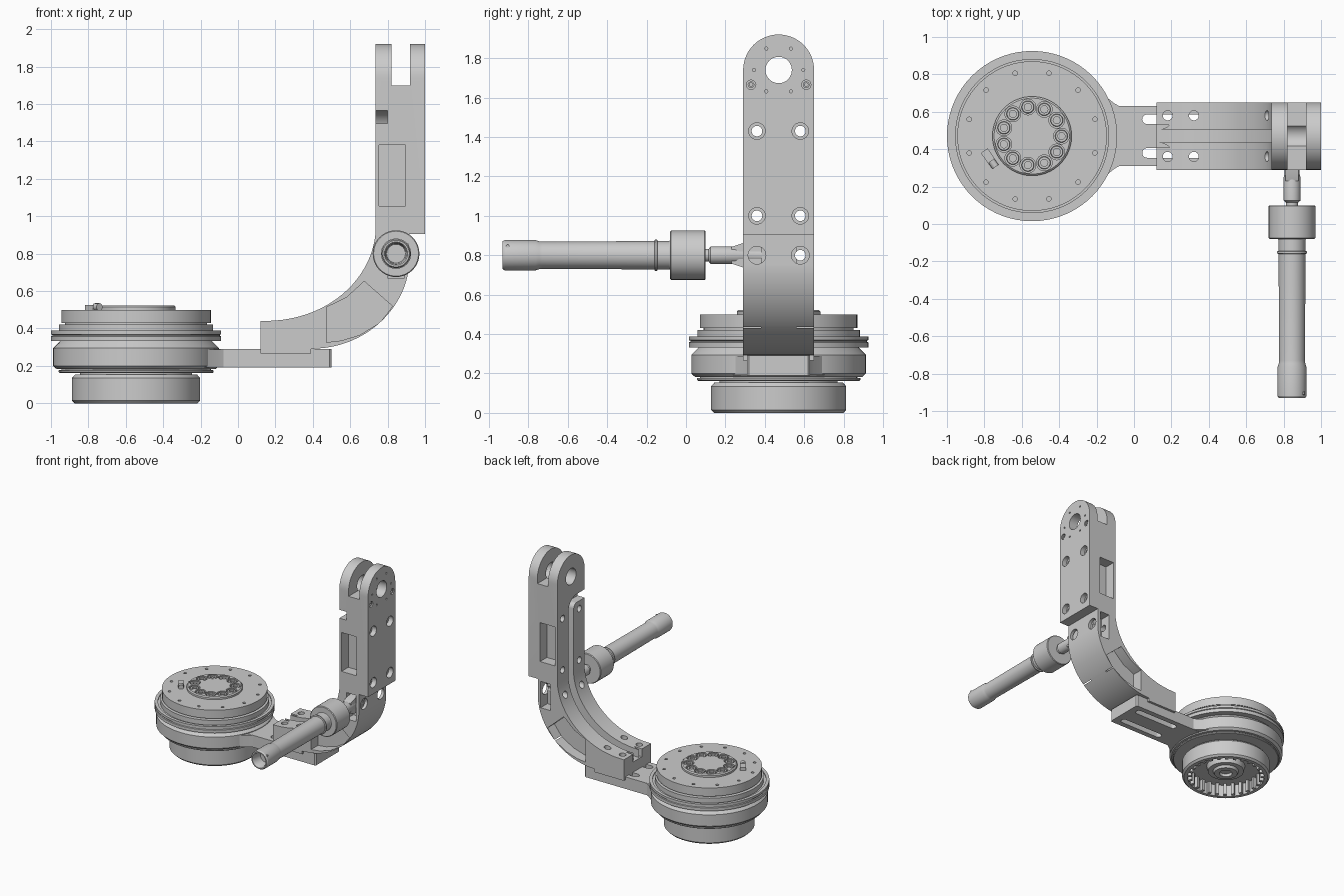
import bpy, bmesh
from math import sin, cos, pi, radians
from mathutils import Vector

if "Cube" in bpy.data.objects:
    bpy.data.objects.remove(bpy.data.objects["Cube"])

CX, CY = -0.545, 0.47          # turntable centre; CY is also the arm's mid plane
HX, HZ = 0.845, 0.80           # handle axis
MAP = {'x': lambda a, b, h: (h, a, b), 'y': lambda a, b, h: (a, h, b), 'z': lambda a, b, h: (a, b, h)}


def finish(name, bm):
    bmesh.ops.remove_doubles(bm, verts=bm.verts, dist=1e-5)
    bmesh.ops.recalc_face_normals(bm, faces=bm.faces)
    me = bpy.data.meshes.new(name)
    bm.to_mesh(me)
    bm.free()
    ob = bpy.data.objects.new(name, me)
    bpy.context.collection.objects.link(ob)
    return ob


def prism(name, pts, axis, lo, hi):
    """Extrude a closed 2D outline along an axis."""
    bm = bmesh.new()
    a = [bm.verts.new(MAP[axis](p[0], p[1], lo)) for p in pts]
    b = [bm.verts.new(MAP[axis](p[0], p[1], hi)) for p in pts]
    bm.faces.new(a)
    bm.faces.new(b)
    for i in range(len(pts)):
        j = (i + 1) % len(pts)
        bm.faces.new((a[i], a[j], b[j], b[i]))
    return finish(name, bm)


def lathe(name, prof, axis, centre, seg=64):
    """Revolve (radius, height) points that start and end on the axis."""
    bm = bmesh.new()
    rings = []
    for r, h in prof:
        rings.append([bm.verts.new(MAP[axis](centre[0] + r * cos(2 * pi * k / seg),
                                             centre[1] + r * sin(2 * pi * k / seg), h)) for k in range(seg)])
    for p, q in zip(rings, rings[1:]):
        for k in range(seg):
            m = (k + 1) % seg
            bm.faces.new((p[k], p[m], q[m], q[k]))
    return finish(name, bm)


def rod(axis, centre, r, lo, hi, seg=24, name="cutter"):
    return lathe(name, [(0, lo), (r, lo), (r, hi), (0, hi)], axis, centre, seg)


def box(x0, x1, y0, y1, z0, z1, name="cutter"):
    return prism(name, [(x0, y0), (x1, y0), (x1, y1), (x0, y1)], 'z', z0, z1)


def cut(ob, *cutters):
    for c in cutters:
        m = ob.modifiers.new("cut", 'BOOLEAN')
        m.operation, m.solver, m.object = 'DIFFERENCE', 'EXACT', c
        bpy.context.view_layer.objects.active = ob
        bpy.ops.object.modifier_apply(modifier=m.name)
        bpy.data.objects.remove(c)


def join(name, obs):
    bpy.ops.object.select_all(action='DESELECT')
    for o in obs:
        o.select_set(True)
    bpy.context.view_layer.objects.active = obs[0]
    bpy.ops.object.join()
    obs[0].name = name
    return obs[0]


def arc(cx, cy, r, a0, a1, n=16):
    return [(cx + r * cos(radians(a0 + (a1 - a0) * i / n)), cy + r * sin(radians(a0 + (a1 - a0) * i / n)))
            for i in range(n + 1)]


def bezier(p0, p1, p2, p3, n=20):
    p0, p1, p2, p3 = map(Vector, (p0, p1, p2, p3))
    return [p0 * (1 - t)**3 + p1 * 3 * t * (1 - t)**2 + p2 * 3 * t * t * (1 - t) + p3 * t**3
            for t in (i / n for i in range(n + 1))]


def ring_points(n, r, a0=0, c=(CX, CY)):
    return [(c[0] + r * cos(2 * pi * k / n + radians(a0)), c[1] + r * sin(2 * pi * k / n + radians(a0)))
            for k in range(n)]


# Turntable body: open cup below, stacked rings above
body = lathe("turntable_body", [
    (0, .06), (.05, .06), (.05, .035), (.09, .035), (.10, .055), (.14, .055), (.15, .10), (.30, .10), (.30, 0),
    (.328, 0), (.343, .015), (.343, .135), (.325, .155), (.30, .155), (.30, .163), (.41, .163), (.415, .168),
    (.415, .176), (.40, .178), (.40, .183), (.425, .183), (.443, .20), (.443, .295), (.405, .333), (.455, .333),
    (.455, .358), (.448, .361), (.448, .366), (.455, .369), (.455, .388), (.43, .388), (.43, .38), (.412, .38),
    (.412, .42), (.38, .42), (.38, .43), (.40, .43), (.40, .50), (0, .50)], 'z', (CX, CY), 72)
cut(body, *[rod('z', p, .012, .47, .52, 12) for p in ring_points(12, .348, 15)])

# Inner teeth of the cup
teeth = []
for k in range(28):
    o = box(.27, .305, -.012, .012, .004, .11, "tooth")
    o.rotation_euler.z = 2 * pi * k / 28
    o.location = (CX, CY, 0)
    teeth.append(o)
join("cup_teeth", teeth)

# Hub with eleven sunk bolts
hub = lathe("turntable_hub", [(0, .49), (.212, .49), (.212, .515), (.203, .523), (0, .523)], 'z', (CX, CY))
bolt_pts = ring_points(11, .157)
cut(hub, *[rod('z', p, .042, .502, .55) for p in bolt_pts])
join("hub_bolts", [lathe("bolt", [(0, .495), (.034, .495), (.034, .517), (.031, .52), (.019, .52), (.019, .508),
                                  (0, .508)], 'z', p, 18) for p in bolt_pts])

# Small connector on the turntable
plug = join("connector", [box(-.045, .03, -.022, .022, -.01, .018, "plug"),
                          rod('x', (0, .008), .02, .02, .06, 16, "nozzle")])
plug.location = (-.775, .355, .507)
plug.rotation_euler.z = radians(-55)

# Mounting plate with two long slots
plate = prism("mount_plate", [(-.35, .31), (.49, .31), (.50, .32), (.50, .62), (.49, .63), (-.35, .63)], 'z', .19, .29)
for y in (CY - .09, CY + .09):
    cut(plate, prism("cutter", arc(.07, y, .026, 90, 270, 10) + arc(.42, y, .026, -90, 90, 10), 'z', .1, .4))
fillets = []
for s in (-1, 1):     # flared joints between plate and turntable
    fillets.append(prism("joint", [(-.19, CY + s * .10), (-.07, CY + s * .155), (-.105, CY + s * .175),
                                   (-.18, CY + s * .235), (-.25, CY + s * .235)], 'z', .192, .288))
join("plate_joints", fillets)

# Curved arm
inner = bezier((.14, .44), (.48, .44), (.71, .66), (.735, .905))
outer = bezier((.43, .293), (.70, .31), (.90, .52), (.915, .74))
arm = prism("curved_arm", [(.12, .265), (.39, .265), (.39, .29)] + outer + [(.915, .905)] + inner[::-1] + [(.12, .44)],
            'y', CY - .18, CY + .18)

# Cable channel following the arm's inner curve
def offset(pts, d):
    out = []
    for i, p in enumerate(pts):
        t = (pts[min(i + 1, len(pts) - 1)] - pts[max(i - 1, 0)]).normalized()
        out.append(p + Vector((t.y, -t.x)) * d)
    return out
path = [Vector((.05, .44))] + inner + [Vector((.736, 1.0))]
cut(arm, prism("cutter", offset(path, .065) + offset(path, -.06)[::-1], 'y', CY - .035, CY + .035),
    prism("cutter", arc(.13, CY - .12, .085, 90, 0, 8)[::-1][4:] + arc(.13, CY + .12, .085, -90, 0, 8)[:5]
          + [(.05, CY + .06), (.05, CY - .06)], 'z', .375, .6))

# Arm side pockets and bolt holes
pocket = [(.473, .513), (.58, .565), (.675, .652), (.826, .519), (.76, .432), (.65, .365), (.55, .335), (.473, .326)]
for s in (-1, 1):
    lo, hi = sorted((CY + s * .09, CY + s * .3))
    cut(arm, prism("cutter", pocket, 'y', lo, hi), box(.80, .89, lo, hi, .67, .89))
    y = CY + s * .11
    cut(arm, *[rod('z', (x, y), .026, .1, .8) for x in (.18, .32)],
        rod('x', (y, .80), .027, .6, 1.1), rod('x', (y, .80), .045, .89, 1.1))

# Upright column with forked, rounded top
col = prism("upright_column", [(CY - .18, .905), (CY + .18, .905)] + arc(CY, 1.74, .18, 0, 180, 28), 'x', .735, 1.0)
cut(col, box(.82, .92, 0, 1, 1.70, 2), rod('x', (CY, 1.74), .067, .6, 1.1, 40))
for s in (-1, 1):
    lo, hi = sorted((CY + s * .09, CY + s * .3))
    cut(col, box(.755, .895, lo, hi, 1.055, 1.38))
    y = CY + s * .11
    for z in (1.0, 1.43):
        cut(col, rod('x', (y, z), .027, .6, 1.1), rod('x', (y, z), .042, .96, 1.1))
    cut(col, rod('x', (CY + s * .14, 1.665), .024, .975, 1.1, 16))
cut(col, *[rod('x', p, .008, .97, 1.1, 10) for p in ring_points(6, .125, 0, (CY, 1.74))])

# Channel up the column, turning out through the front side
bend = [(CY - .035, .85), (CY + .035, .85)] + arc(CY - .075, 1.455, .11, 0, 90, 10) \
    + [(.2, 1.565), (.2, 1.495)] + arc(CY - .075, 1.455, .04, 90, 0, 8)
cut(col, prism("cutter", bend, 'x', .6, .80))

# Fork screws
join("fork_screws", [lathe("screw", [(0, .97), (.017, .97), (.017, .995), (.009, .995), (.009, .985), (0, .985)],
                           'x', (CY + s * .14, 1.665), 14) for s in (-1, 1)])

# Handle: hollow end cap, grip, thin ring, large collar and neck seated in the arm pocket
lathe("handle", [
    (0, -.84), (.05, -.84), (.055, -.915), (.062, -.93), (.071, -.93), (.077, -.92), (.077, -.765), (.071, -.745),
    (.069, -.73), (.072, -.16), (.081, -.157), (.081, -.147), (.072, -.144), (.072, -.085), (.075, -.08),
    (.12, -.08), (.125, -.075), (.125, .095), (.12, .10), (.032, .10), (.032, .115), (.045, .125), (.045, .25),
    (.04, .27), (.04, .40), (0, .40)], 'y', (HX, HZ), 40)
prism("neck_wedge", [(.23, HZ - .042), (.30, HZ - .065), (.39, HZ - .065), (.39, HZ + .065), (.30, HZ + .065),
                     (.23, HZ + .042)], 'x', HX - .035, HX + .035)
rod('x', (-.905, HZ + .045), .009, HX + .05, HX + .066, 10, "cap_pin")

# Smooth rounded surfaces, keep edges crisp
bpy.ops.object.select_all(action='SELECT')
bpy.context.view_layer.objects.active = body
bpy.ops.object.shade_smooth_by_angle(angle=radians(28))
